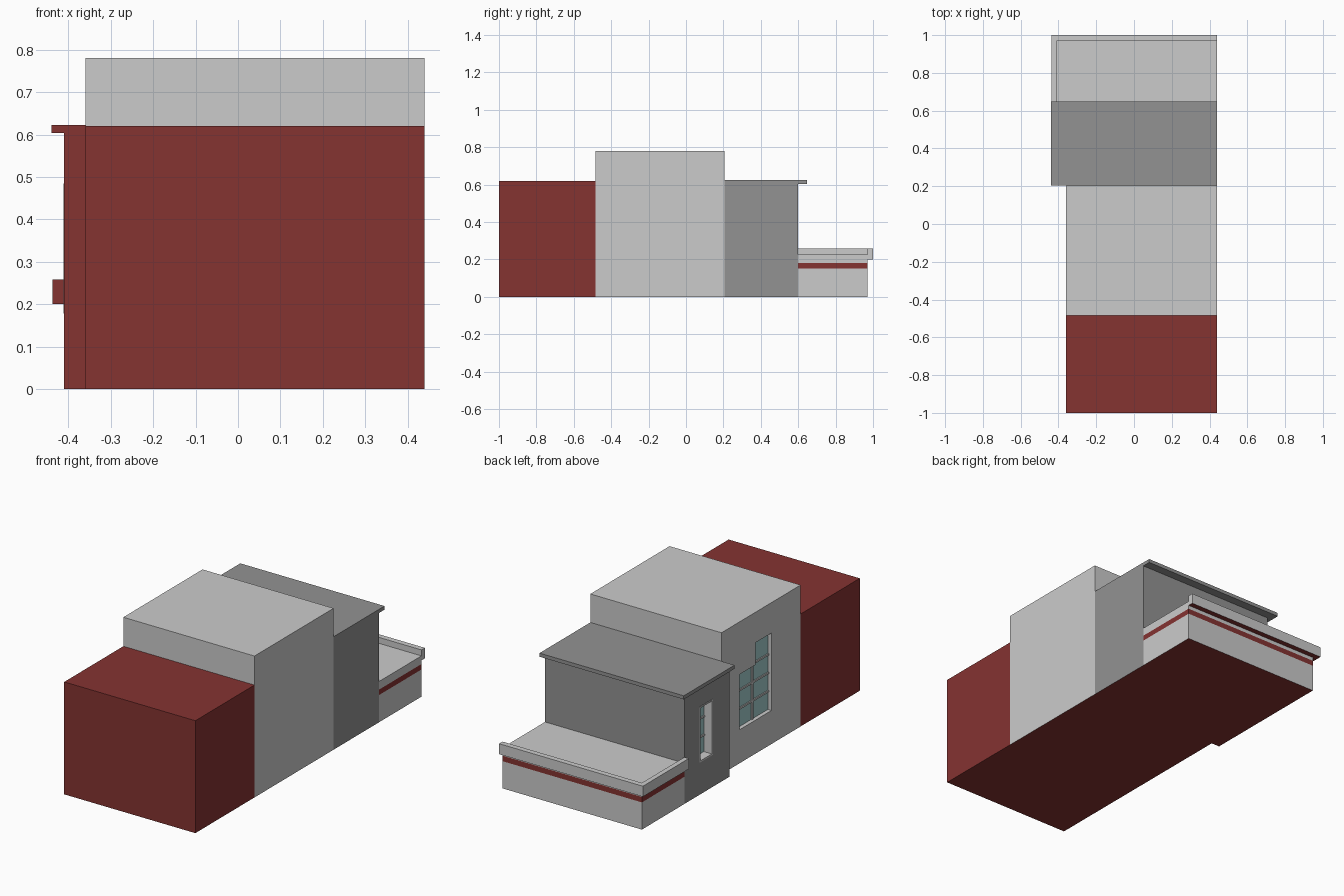
import bpy, bmesh

if "Cube" in bpy.data.objects:
    bpy.data.objects.remove(bpy.data.objects["Cube"])


def mat(name, r, g, b):
    m = bpy.data.materials.new(name)
    m.diffuse_color = (r, g, b, 1)
    m.use_nodes = True
    m.node_tree.nodes["Principled BSDF"].inputs["Base Color"].default_value = m.diffuse_color
    return m


GREY = mat("light_grey", 0.8, 0.8, 0.8)
DARK = mat("dark_grey", 0.29, 0.29, 0.29)
RED = mat("brick_red", 0.234, 0.033, 0.031)
GLASS = mat("glass_teal", 0.36, 0.6, 0.6)


def finish(name, bm, material, red_sides=()):
    """Make an object; faces looking towards red_sides ('-y', '-z') become red."""
    bmesh.ops.recalc_face_normals(bm, faces=bm.faces)
    for f in bm.faces:
        f.normal_update()
        if ('-y' in red_sides and f.normal.y < -0.9) or ('-z' in red_sides and f.normal.z < -0.9):
            f.material_index = 1
    me = bpy.data.meshes.new(name)
    bm.to_mesh(me)
    bm.free()
    me.materials.append(material)
    me.materials.append(RED)
    ob = bpy.data.objects.new(name, me)
    bpy.context.collection.objects.link(ob)
    return ob


def box(name, x, y, z, material=GREY, red_sides=()):
    bm = bmesh.new()
    bmesh.ops.create_cube(bm, size=1)
    for v in bm.verts:
        v.co = [r[0] if c < 0 else r[1] for r, c in zip((x, y, z), v.co)]
    return finish(name, bm, material, red_sides)


def prism(name, yz, x0, x1, material=GREY):
    """Side-on profile in y, z pushed along x."""
    bm = bmesh.new()
    face = bm.faces.new([bm.verts.new((x0, y, z)) for y, z in yz])
    out = bmesh.ops.extrude_face_region(bm, geom=[face])
    for v in out["geom"]:
        if isinstance(v, bmesh.types.BMVert):
            v.co.x = x1
    return finish(name, bm, material)


def recess(wall, name, yz, face_x, depth):
    """Cut a window pocket into the left wall and glaze its back."""
    cutter = prism(name + "_cutter", yz, face_x - 0.05, face_x + depth, wall.data.materials[0])
    cutter.hide_render = True
    cutter.hide_viewport = True
    cutter.display_type = 'WIRE'
    mod = wall.modifiers.new(name, 'BOOLEAN')
    mod.operation = 'DIFFERENCE'
    mod.solver = 'EXACT'
    mod.object = cutter
    back = face_x + depth
    prism(name + "_glass", yz, back - 0.003, back + 0.003, GLASS)
    return back - 0.009, back


# main building masses
box("front_block", (-0.36, 0.44), (-1, -0.485), (0, 0.62), RED)
hall = box("tall_hall", (-0.36, 0.44), (-0.485, 0.205), (0, 0.78), GREY, ('-z',))
wing = box("dark_wing", (-0.41, 0.44), (0.205, 0.6), (0, 0.604), DARK, ('-y', '-z'))
box("wing_roof", (-0.44, 0.44), (0.205, 0.648), (0.603, 0.623), DARK, ('-y',))

# low annex with a red band
for name, z, m in (("annex_base", (0, 0.15), GREY), ("annex_band", (0.15, 0.18), RED),
                   ("annex_top", (0.18, 0.225), GREY)):
    box(name, (-0.41, 0.44), (0.6, 0.97), z, m, ('-z',))

# overhanging parapet along the left and back edges
box("parapet_left", (-0.437, -0.41), (0.6, 0.97), (0.2, 0.258), GREY, ('-y', '-z'))
box("parapet_back", (-0.437, 0.44), (0.97, 1.0), (0.2, 0.258), GREY, ('-z',))

# stepped window in the hall
y0, ym, y1 = -0.23, -0.09, 0.05
step = [(y0, 0.185), (y1, 0.185), (y1, 0.49), (ym, 0.49), (ym, 0.612), (y0, 0.612)]
bx = recess(hall, "hall_window", step, -0.36, 0.025)
box("hall_mullion", bx, (ym - 0.006, ym + 0.006), (0.185, 0.49))
for z, end in ((0.287, y1), (0.388, y1), (0.49, ym)):
    box("hall_glazing_bar", bx, (y0, end), (z - 0.005, z + 0.005))

# narrow window in the wing, with a pale lining
a, b, lo, hi, t = 0.355, 0.47, 0.178, 0.485, 0.008
bx = recess(wing, "wing_window", [(a, lo), (b, lo), (b, hi), (a, hi)], -0.41, 0.05)
deep = (-0.412, -0.36)
for y in ((a, a + t), (b - t, b)):
    box("wing_window_jamb", deep, y, (lo, hi))
for z in ((lo, lo + t), (hi - t, hi)):
    box("wing_window_rail", deep, (a + t, b - t), z)
for k in (1, 2):
    z = lo + k * (hi - lo) / 3
    box("wing_glazing_bar", bx, (a + t, b - t), (z - 0.005, z + 0.005))
